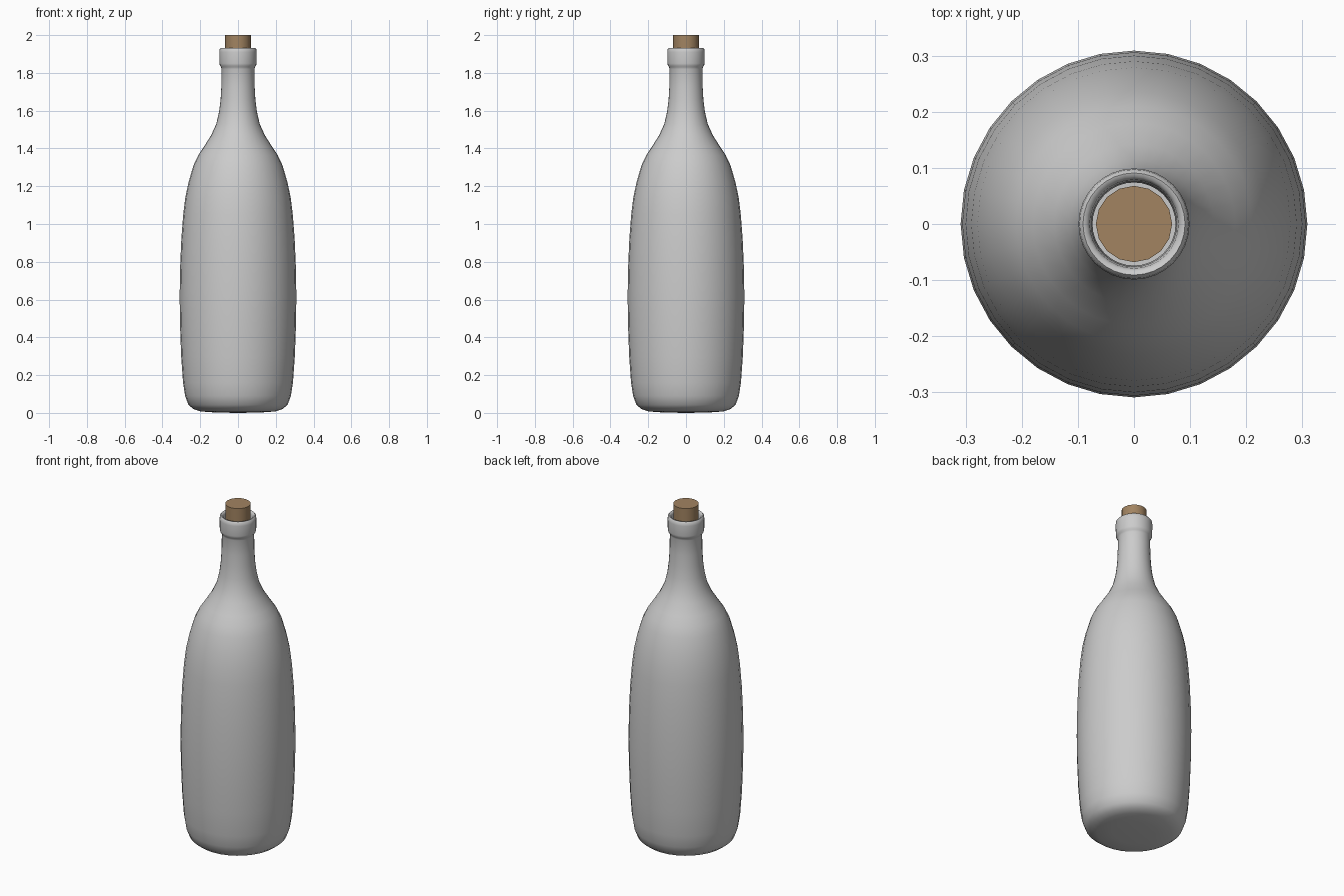
import bpy, bmesh, math

if "Cube" in bpy.data.objects:
    bpy.data.objects.remove(bpy.data.objects["Cube"])


def lathe(name, profile, sides, angle, color=None):
    """Revolve (radius, z) points around z; radius 0 makes a pole."""
    bm = bmesh.new()
    rings = []
    for r, z in profile:
        if r == 0:
            rings.append([bm.verts.new((0, 0, z))] * sides)
        else:
            rings.append([bm.verts.new((r * math.cos(2 * math.pi * i / sides),
                                        r * math.sin(2 * math.pi * i / sides), z))
                          for i in range(sides)])
    for a, b in zip(rings, rings[1:]):
        for i in range(sides):
            j = (i + 1) % sides
            quad = list(dict.fromkeys((a[i], a[j], b[j], b[i])))
            bm.faces.new(quad)
    mesh = bpy.data.meshes.new(name)
    bm.to_mesh(mesh)
    bm.free()
    obj = bpy.data.objects.new(name, mesh)
    bpy.context.collection.objects.link(obj)
    if color:
        mat = bpy.data.materials.new(name)
        mat.diffuse_color = color
        mat.use_nodes = True
        mat.node_tree.nodes["Principled BSDF"].inputs["Base Color"].default_value = mat.diffuse_color
        mesh.materials.append(mat)
    bpy.ops.object.select_all(action='DESELECT')
    obj.select_set(True)
    bpy.context.view_layer.objects.active = obj
    bpy.ops.object.shade_smooth_by_angle(angle=math.radians(angle))
    return obj


# Bottle: base, body, shoulder, neck, lip and the short inner throat
lathe("bottle", [
    (0, 0.0), (0.12, 0.002), (0.20, 0.008), (0.235, 0.02), (0.262, 0.042),
    (0.28, 0.09), (0.291, 0.16), (0.301, 0.30), (0.307, 0.47), (0.309, 0.62),
    (0.306, 0.78), (0.30, 0.92), (0.29, 1.05), (0.279, 1.14), (0.262, 1.22),
    (0.236, 1.31), (0.21, 1.365), (0.18, 1.41), (0.142, 1.47), (0.115, 1.53),
    (0.10, 1.595), (0.092, 1.66), (0.088, 1.73), (0.087, 1.82),
    (0.090, 1.831), (0.096, 1.838), (0.098, 1.85), (0.099, 1.91),
    (0.097, 1.926), (0.091, 1.933), (0.084, 1.931), (0.079, 1.92),
    (0.076, 1.89), (0.074, 1.80)], 32, 60)

# Cork stopper
lathe("cork", [(0, 1.78), (0.068, 1.78), (0.068, 2.0), (0, 2.0)],
      16, 40, (0.36, 0.23, 0.12, 1))
